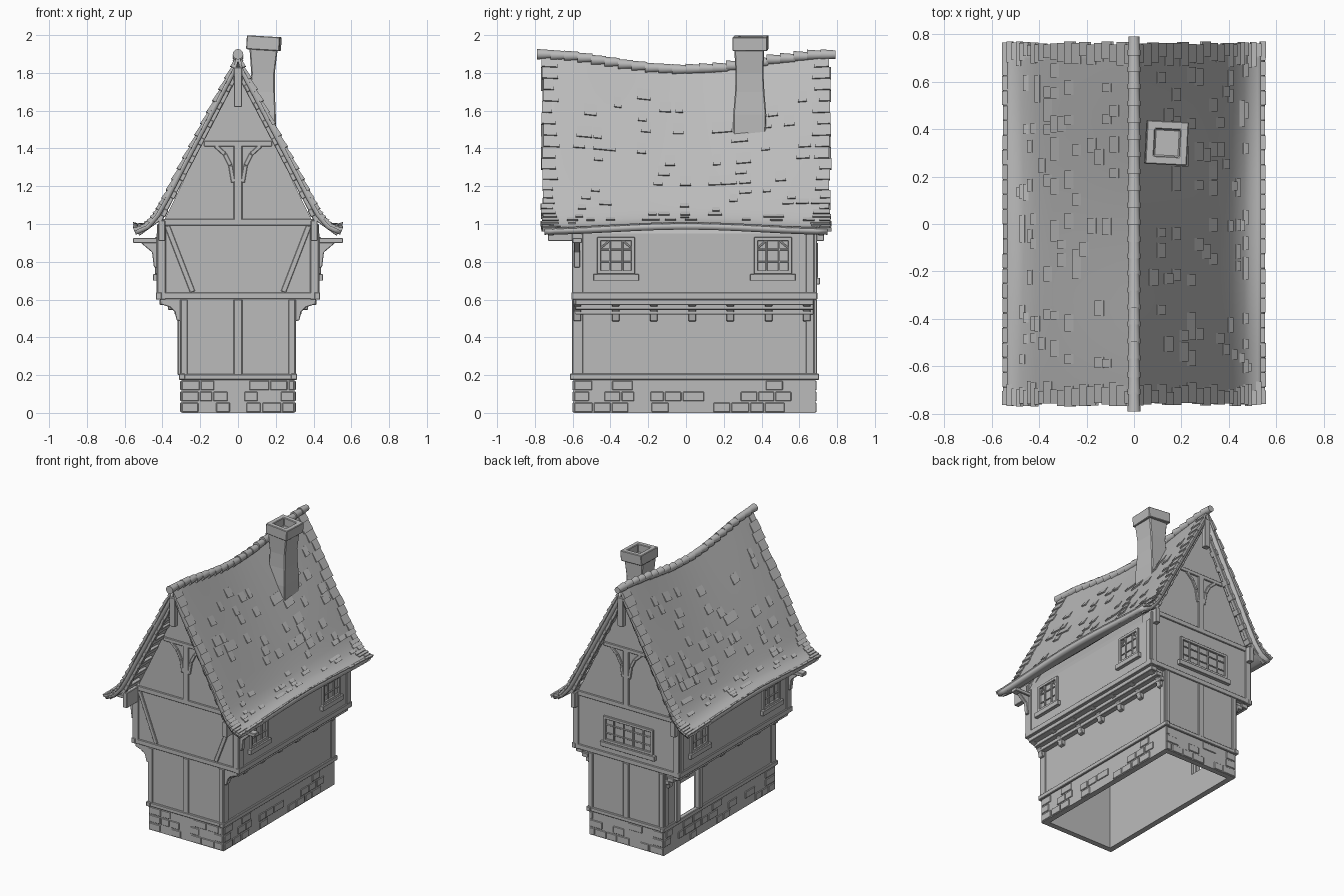
import bpy, bmesh, math, random
from mathutils import Matrix, Vector

random.seed(4)
if "Cube" in bpy.data.objects:
    bpy.data.objects.remove(bpy.data.objects["Cube"])

GREY = (0.5, 0.5, 0.5, 1)
mat = bpy.data.materials.new("plain_grey")
mat.use_nodes = True
mat.diffuse_color = GREY
mat.node_tree.nodes["Principled BSDF"].inputs["Base Color"].default_value = GREY

W, F, B = 0.425, -0.595, 0.685        # upper half width, front and back walls
LW = 0.3                              # ground floor half width


def finish(name, bm, bevel=0, mirror=None, smooth=False):
    bmesh.ops.recalc_face_normals(bm, faces=bm.faces)
    me = bpy.data.meshes.new(name)
    bm.to_mesh(me)
    bm.free()
    ob = bpy.data.objects.new(name, me)
    bpy.context.collection.objects.link(ob)
    me.materials.append(mat)
    if bevel:
        m = ob.modifiers.new("worn_edges", "BEVEL")
        m.width, m.segments = bevel, 1
    if mirror:
        m = ob.modifiers.new("mirror", "MIRROR")
        m.use_axis = [a in mirror for a in "xyz"]
    if smooth:
        bpy.ops.object.select_all(action="DESELECT")
        ob.select_set(True)
        bpy.context.view_layer.objects.active = ob
        bpy.ops.object.shade_smooth_by_angle(angle=math.radians(35))
    return ob


def box(bm, lo, hi, M=Matrix()):
    lo, hi = Vector(lo), Vector(hi)
    size = Matrix.Diagonal((*(hi - lo), 1))
    bmesh.ops.create_cube(bm, size=1, matrix=M @ Matrix.Translation((lo + hi) / 2) @ size)


def beam(bm, a, b, wide, deep):
    """Timber between two points in an xz plane; deep runs along y."""
    a, b = Vector(a), Vector(b)
    d = b - a
    M = Matrix.Translation((a + b) / 2) @ Matrix.Rotation(math.atan2(d.x, d.z), 4, "Y")
    box(bm, (-wide / 2, -deep / 2, -d.length / 2), (wide / 2, deep / 2, d.length / 2), M)


def extrude(bm, pts, y0, y1):
    """Prism of an xz outline along y."""
    f = bm.faces.new([bm.verts.new((x, y0, z)) for x, z in pts])
    g = bmesh.ops.extrude_face_region(bm, geom=[f])["geom"]
    bmesh.ops.translate(bm, vec=(0, y1 - y0, 0), verts=[v for v in g if isinstance(v, bmesh.types.BMVert)])


# Ground floor: hollow, with a doorway on one side
bm = bmesh.new()
T = 0.04
box(bm, (-LW, F, 0.18), (LW, F + T, 0.6))
box(bm, (-LW, B - T, 0.18), (LW, B, 0.6))
box(bm, (LW - T, F, 0.18), (LW, B, 0.6))
D0, D1 = 0.28, 0.54
box(bm, (-LW, F, 0.18), (T - LW, D0, 0.6))
box(bm, (-LW, D1, 0.18), (T - LW, B, 0.6))
box(bm, (-LW, D0, 0.54), (T - LW, D1, 0.6))
finish("ground_floor_walls", bm)

bm = bmesh.new()
for y in (D0, D1):
    box(bm, (-LW - 0.02, y - 0.022, 0.2), (0.02 - LW, y + 0.022, 0.56))
box(bm, (-LW - 0.02, D0, 0.53), (0.02 - LW, D1, 0.56))
finish("door_frame", bm, 0.004)

# Stone plinth with scattered raised blocks
bm = bmesh.new()
for s in (-1, 1):
    box(bm, (s * LW, F, 0), (s * (LW - T), B, 0.19))
for y in (F, B - T):
    box(bm, (-LW, y, 0), (LW, y + T, 0.19))
finish("plinth", bm)

bm = bmesh.new()
for row in range(3):
    z = row * 0.058 + 0.004
    for axis, lo, hi in ((0, F, B), (1, -LW, LW)):
        for side in (0, 1):
            p = lo
            while p < hi - 0.03:
                q = min(p + random.uniform(0.07, 0.12), hi)
                edge = p == lo or q == hi
                if edge or random.random() < 0.45:
                    out = 0.006
                    if axis == 0:
                        x = (-LW, LW)[side]
                        box(bm, (x - out, p + 0.004, z), (x + out, q - 0.004, z + 0.05))
                    else:
                        y = (F, B)[side]
                        box(bm, (p + 0.004, y - out, z), (q - 0.004, y + out, z + 0.05))
                p = q
finish("plinth_stones", bm, 0.003)

bm = bmesh.new()
for s in (-1, 1):
    box(bm, (s * (LW - 0.02), F - 0.02, 0.175), (s * (LW + 0.013), B + 0.02, 0.208))
for y in (F, B):
    box(bm, (-LW, y - 0.012, 0.175), (LW, y + 0.012, 0.205))
finish("sill_beams", bm, 0.004)

# Upper storey and the thin gable walls that reach the ridge
bm = bmesh.new()
side = [(W, 0.6), (W, 0.95), (0.4, 1.0)]
left = [(-x, z) for x, z in reversed(side)]
extrude(bm, side + [(0, 1.66)] + left, F, B)
for y in (F, B - 0.05):
    extrude(bm, side + [(0, 1.82)] + left, y, y + 0.05)
finish("upper_storey", bm)

# Timber frame on both gable ends
bm = bmesh.new()
for y in (F, B):
    def bar(x0, z0, x1, z1, w=0.035):
        beam(bm, (x0, y, z0), (x1, y, z1), w, 0.018)
    bar(-W, 0.62, W, 0.62)
    bar(-0.4, 1.01, 0.4, 1.01)
    bar(-0.18, 1.425, 0.18, 1.425, 0.028)
    bar(0, 0.2, 0, 0.6, 0.045)
    bar(0, 1.02, 0, 1.42, 0.045)
    for s in (-1, 1):
        bar(s * 0.285, 0.2, s * 0.285, 0.6)
        bar(s * 0.405, 0.6, s * 0.405, 1.0, 0.045)
        if y == F:
            bar(s * 0.24, 0.64, s * 0.375, 0.99, 0.028)
        arc = [(0.025, 1.22), (0.04, 1.31), (0.07, 1.37), (0.12, 1.415)]
        for (x0, z0), (x1, z1) in zip(arc, arc[1:]):
            bar(s * x0, z0, s * x1, z1, 0.022)
finish("gable_timbers", bm, 0.003)

# Long side timbers and stepped underside of the overhang
bm = bmesh.new()
box(bm, (W - 0.02, F - 0.012, 0.6), (W + 0.01, B + 0.01, 0.638))
for y in (F, B):
    box(bm, (W - 0.02, y - 0.008, 0.6), (W + 0.007, y + 0.05 * (1 if y < 0 else -1), 0.95))
    box(bm, (LW - 0.02, y - 0.007, 0.2), (LW + 0.007, y + 0.05 * (1 if y < 0 else -1), 0.6))
for x, z in ((0.315, 0.535), (0.35, 0.56), (0.395, 0.585)):
    box(bm, (x - 0.03, F + 0.01, z - 0.014), (x + 0.02, B - 0.01, z + 0.016))
finish("side_timbers", bm, 0.003, "x")

# Curved joist brackets below the overhang
bm = bmesh.new()
curve = [(0.28, 0.61), (0.415, 0.61), (0.41, 0.575), (0.36, 0.56), (0.335, 0.535), (0.325, 0.49), (0.28, 0.48)]
for i in range(7):
    y = -0.575 + i * 0.2025
    extrude(bm, curve, y - 0.02, y + 0.02)
finish("joist_brackets", bm, 0.003, "x")

# Eave brackets at the front corners
bm = bmesh.new()
box(bm, (0.4, -0.6, 0.9), (0.555, -0.55, 0.925))
extrude(bm, [(0.42, 0.77), (0.445, 0.77), (0.455, 0.85), (0.52, 0.905), (0.42, 0.905)], -0.592, -0.562)
finish("eave_brackets", bm, 0.003, "x")


def window(bm, M, half, low, high, bars, arched):
    """Local x is across, y is up, z is outwards."""
    for s in (-1, 1):
        box(bm, (s * half, low, -0.01), (s * (half - 0.02), high, 0.014), M)
    for v in (low, high - 0.02):
        box(bm, (-half, v, -0.01), (half, v + 0.02, 0.014), M)
    for i in range(1, bars):
        u = (2 * i / bars - 1) * half
        box(bm, (u - 0.005, low, -0.01), (u + 0.005, high, 0.009), M)
    for k in (1, 2):
        v = low + (high - low) * k / 3
        box(bm, (-half, v - 0.004, -0.01), (half, v + 0.004, 0.007), M)
    if arched:
        for s in (-1, 1):
            R = M @ Matrix.Translation((s * 0.055, high - 0.035, 0)) @ Matrix.Rotation(-s * 0.7, 4, "Z")
            box(bm, (-0.045, -0.005, -0.01), (0.045, 0.005, 0.01), R)
    box(bm, (-half - 0.02, low - 0.035, -0.01), (half + 0.02, low, 0.024), M)


side_axes = Matrix(((0, 0, 1, W), (1, 0, 0, 0), (0, 1, 0, 0), (0, 0, 0, 1)))
bm = bmesh.new()
for y in (-0.37, 0.46):
    window(bm, Matrix.Translation((0, y, 0)) @ side_axes, 0.1, 0.735, 0.93, 3, True)
finish("side_windows", bm, 0.002, "x")
back_axes = Matrix(((-1, 0, 0, -0.02), (0, 0, 1, B), (0, 1, 0, 0), (0, 0, 0, 1)))
bm = bmesh.new()
window(bm, back_axes, 0.2, 0.715, 0.9, 5, False)
finish("back_window", bm, 0.002)

# Sagging roof surface: t runs from eave (-1) over the ridge (0) to eave (1)
PROFILE = [(0, 1.895), (0.1, 1.705), (0.2, 1.515), (0.3, 1.325), (0.39, 1.15), (0.44, 1.06), (0.49, 1.0), (0.553, 0.972)]


def roof(t, y, lift=0.0):
    u = min(abs(t), 0.9999) * (len(PROFILE) - 1)
    i = int(u)
    a, b = Vector(PROFILE[i]), Vector(PROFILE[i + 1])
    p = a.lerp(b, u - i)
    n = Vector((a.y - b.y, b.x - a.x)).normalized()
    sag = 0.5 + 0.5 * math.cos(math.pi * y / 0.8)
    p.y += sag * (0.03 * abs(t) ** 3 - 0.08 * (1 - abs(t)))
    p += n * lift
    return Vector((math.copysign(p.x, t), y, p.y))


bm = bmesh.new()
NT, NY, RY = 28, 28, 0.75
grid = [[bm.verts.new(roof(i / 14 - 1, (2 * j / NY - 1) * RY)) for j in range(NY + 1)] for i in range(NT + 1)]
for i in range(NT):
    for j in range(NY):
        bm.faces.new((grid[i][j], grid[i + 1][j], grid[i + 1][j + 1], grid[i][j + 1]))
ob = finish("roof", bm, smooth=True)
m = ob.modifiers.new("thickness", "SOLIDIFY")
m.thickness, m.offset = 0.032, -1


# Shingles: ragged gable edges, eaves and scattered clusters
def shingle(bm, s, t, y0, y1, h=0.045):
    t1 = min(t + h, 1)
    vs = [bm.verts.new(roof(s * a, y, k)) for k0, k1 in ((-0.012, -0.012), (0.001, 0.009))
          for a, y, k in ((t, y0, k0), (t, y1, k0), (t1, y1, k1), (t1, y0, k1))]
    for q in ((0, 1, 2, 3), (4, 5, 6, 7), (0, 1, 5, 4), (1, 2, 6, 5), (2, 3, 7, 6), (3, 0, 4, 7)):
        bm.faces.new([vs[k] for k in q])


bm = bmesh.new()
ROWS = 22
for s in (-1, 1):
    for r in range(ROWS):
        t = (r + 0.05) / ROWS
        for e in (-1, 1):
            a = e * random.uniform(0.755, 0.77)
            b = e * random.uniform(0.66, 0.71)
            shingle(bm, s, t, min(a, b), max(a, b))
    for j in range(24):
        y = -0.75 + j * 0.0625
        shingle(bm, s, 0.955, y + 0.001, y + 0.061, random.uniform(0.035, 0.045))
    for cy in (-0.5, -0.13, 0.2, 0.5):
        for ct in (0.25, 0.6):
            for k in range(10):
                r = round((ct + random.uniform(-0.16, 0.2)) * ROWS)
                y = cy + random.uniform(-0.13, 0.13)
                shingle(bm, s, r / ROWS, y, y + random.uniform(0.035, 0.07))
finish("shingles", bm)

# Overlapping ridge tiles
bm = bmesh.new()
for i in range(22):
    y = -0.75 + i * 0.0715
    c = roof(0, y) + Vector((0, 0, 0.004 + random.uniform(-0.002, 0.002)))
    M = Matrix.Translation(c) @ Matrix.Rotation(math.pi / 2, 4, "X")
    bmesh.ops.create_cone(bm, cap_ends=True, segments=12, radius1=0.022, radius2=0.028, depth=0.08, matrix=M)
finish("ridge_tiles", bm, smooth=True)

# Barge boards, purlin stubs and hanging post at each gable
bm = bmesh.new()
for s in (-1, 1):
    beam(bm, (0, -0.715, 1.825), (s * 0.425, -0.715, 1.015), 0.04, 0.03)
    beam(bm, (s * 0.42, -0.715, 1.03), (s * 0.53, -0.715, 0.95), 0.03, 0.03)
    for k in range(8):
        f = 0.1 + k * 0.118
        x, z = s * 0.41 * f, 1.8 - 0.8 * f
        beam(bm, (x, -0.66, z + 0.018), (x + s * 0.018, -0.66, z - 0.018), 0.025, 0.15)
    box(bm, (s * 0.385, -0.73, 0.91), (s * 0.42, -0.58, 1.02))
box(bm, (-0.022, -0.76, 1.62), (0.022, -0.72, 1.83))
box(bm, (-0.025, -0.74, 1.76), (0.025, -0.58, 1.81))
finish("barge_boards", bm, 0.003, "y")

# Crooked chimney shaft and hollow cap
bm = bmesh.new()
rings = [(1.42, 0.05, 0.2, 0.25, 0.42), (1.58, 0.055, 0.2, 0.25, 0.425), (1.7, 0.065, 0.195, 0.26, 0.415),
         (1.8, 0.07, 0.195, 0.262, 0.41), (1.94, 0.06, 0.212, 0.255, 0.415)]
loops = [[bm.verts.new((x, y, z)) for x, y in ((a, c), (b, c), (b, d), (a, d))] for z, a, b, c, d in rings]
for lo, hi in zip(loops, loops[1:]):
    for k in range(4):
        bm.faces.new((lo[k], lo[k - 3], hi[k - 3], hi[k]))
finish("chimney_shaft", bm, 0.006)

bm = bmesh.new()
tilt = Matrix.Translation((0.137, 0.342, 1.956)) @ Matrix.Rotation(0.06, 4, "Y") @ Matrix.Rotation(-0.05, 4, "Z")
box(bm, (-0.088, -0.092, -0.036), (0.088, 0.092, 0.038), tilt)
top = max(bm.faces, key=lambda f: f.calc_center_median().z)
bmesh.ops.inset_region(bm, faces=[top], thickness=0.05)
hole = bmesh.ops.extrude_discrete_faces(bm, faces=[top])["faces"][0]
bmesh.ops.translate(bm, vec=(0, 0, -0.06), verts=hole.verts)
finish("chimney_cap", bm, 0.004)
